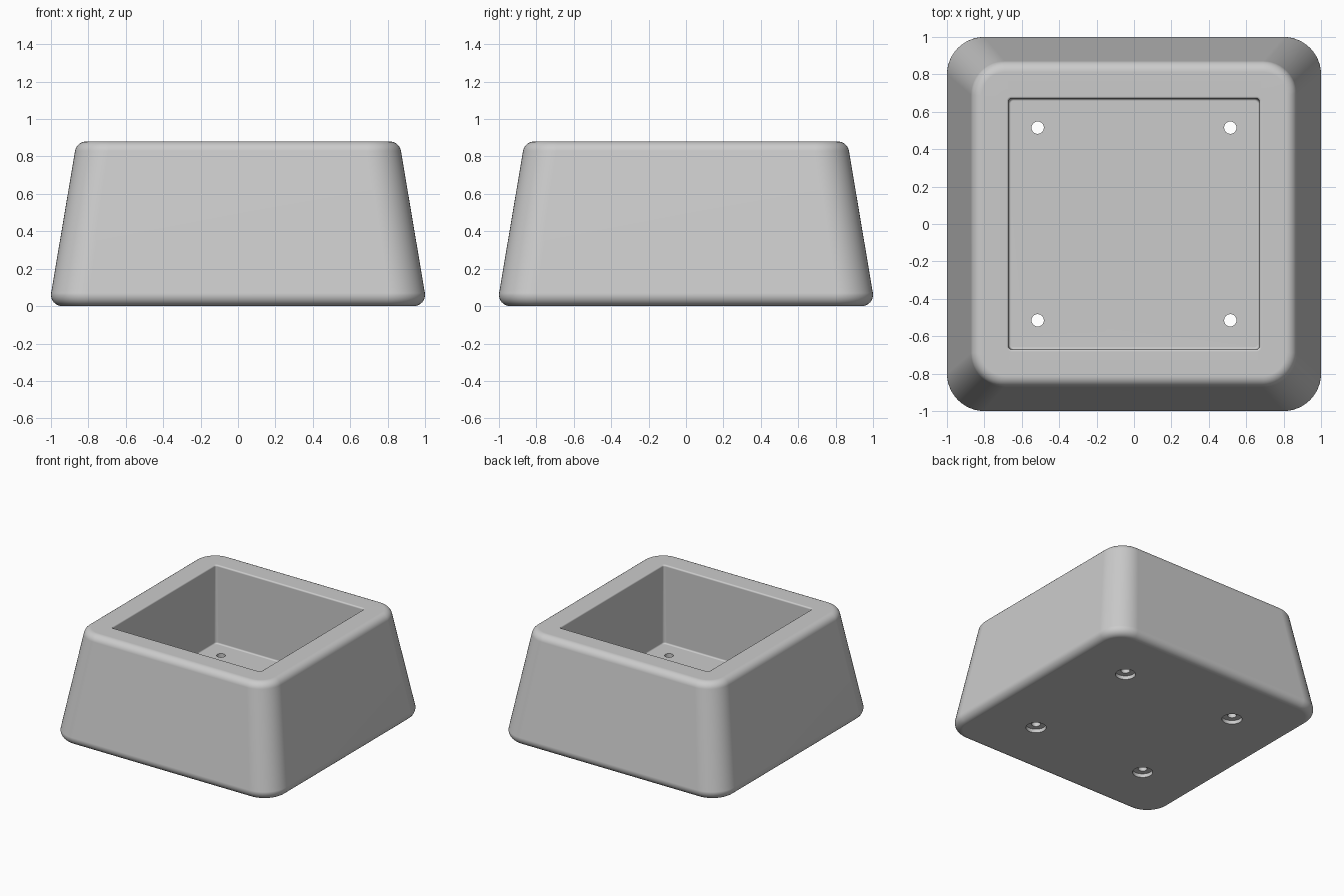
import bpy, bmesh
from math import sin, cos, pi, radians

cube = bpy.data.objects.get("Cube")
if cube:
    bpy.data.objects.remove(cube, do_unlink=True)

grey = bpy.data.materials.new("light grey")
grey.use_nodes = True
colour = (0.6, 0.6, 0.6, 1)
grey.diffuse_color = colour
grey.node_tree.nodes["Principled BSDF"].inputs["Base Color"].default_value = colour

HEIGHT = 0.88
FLOOR = 0.24
DRAFT = 9.5          # side wall lean in degrees
STEPS = 12           # segments in each rounded corner


def rounded_square(half, radius, z):
    """Points of a rounded square, counter-clockwise."""
    core = half - radius
    points = []
    for quarter in range(4):
        mid = quarter * pi / 2 + pi / 4
        cx = core if cos(mid) > 0 else -core
        cy = core if sin(mid) > 0 else -core
        for i in range(STEPS + 1):
            a = quarter * pi / 2 + i * pi / 2 / STEPS
            points.append((cx + radius * cos(a), cy + radius * sin(a), z))
    return points


def fillet(x, z, radius, start, end, core, steps):
    """Rings around an edge: an arc in the wall section, swept round the square."""
    rings = []
    for i in range(steps + 1):
        a = radians(start + (end - start) * i / steps)
        half = x + radius * cos(a)
        rings.append(rounded_square(half, half - core, z + radius * sin(a)))
    return rings


def cylinder(name, x, y, radius, low, high):
    bpy.ops.mesh.primitive_cylinder_add(vertices=32, radius=radius, depth=high - low,
                                        location=(x, y, (low + high) / 2))
    bpy.context.object.name = name
    return bpy.context.object


# Wall section: bottom edge, top edge, rim of the opening, floor edge
rings = fillet(0.94, 0.06, 0.06, -90, DRAFT, 0.8, 8)
rings += fillet(0.812, HEIGHT - 0.06, 0.06, DRAFT, 90, 0.69, 8)
lip = 0.012
rings += fillet(0.67 + lip, HEIGHT - lip, lip, 90, 180, 0.655, 4)
rings += fillet(0.67 - lip, FLOOR + lip, lip, 0, -90, 0.645, 4)

bm = bmesh.new()
loops = [[bm.verts.new(p) for p in ring] for ring in rings]
count = len(loops[0])
for lower, upper in zip(loops, loops[1:]):
    for i in range(count):
        j = (i + 1) % count
        bm.faces.new((lower[i], lower[j], upper[j], upper[i]))
bm.faces.new(loops[0][::-1])
bm.faces.new(loops[-1])
bmesh.ops.recalc_face_normals(bm, faces=bm.faces)
mesh = bpy.data.meshes.new("planter_box")
bm.to_mesh(mesh)
bm.free()
box = bpy.data.objects.new("planter_box", mesh)
bpy.context.collection.objects.link(box)
mesh.materials.append(grey)

# Drain holes, each with a wider shallow recess underneath
cutters = []
for x in (-0.515, 0.515):
    for y in (-0.515, 0.515):
        cutters.append(cylinder("hole_cutter", x, y, 0.033, -0.1, FLOOR + 0.1))
        cutters.append(cylinder("recess_cutter", x, y, 0.075, -0.1, 0.03))

bpy.ops.object.select_all(action='DESELECT')
box.select_set(True)
bpy.context.view_layer.objects.active = box
for cutter in cutters:
    cut = box.modifiers.new("drain", 'BOOLEAN')
    cut.operation = 'DIFFERENCE'
    cut.solver = 'EXACT'
    cut.object = cutter
    bpy.ops.object.modifier_apply(modifier=cut.name)
for cutter in cutters:
    bpy.data.objects.remove(cutter, do_unlink=True)

# Smooth fillets beside truly flat faces
bpy.ops.object.shade_smooth_by_angle(angle=radians(35))
flat = box.modifiers.new("flat_faces", 'WEIGHTED_NORMAL')
flat.keep_sharp = True
